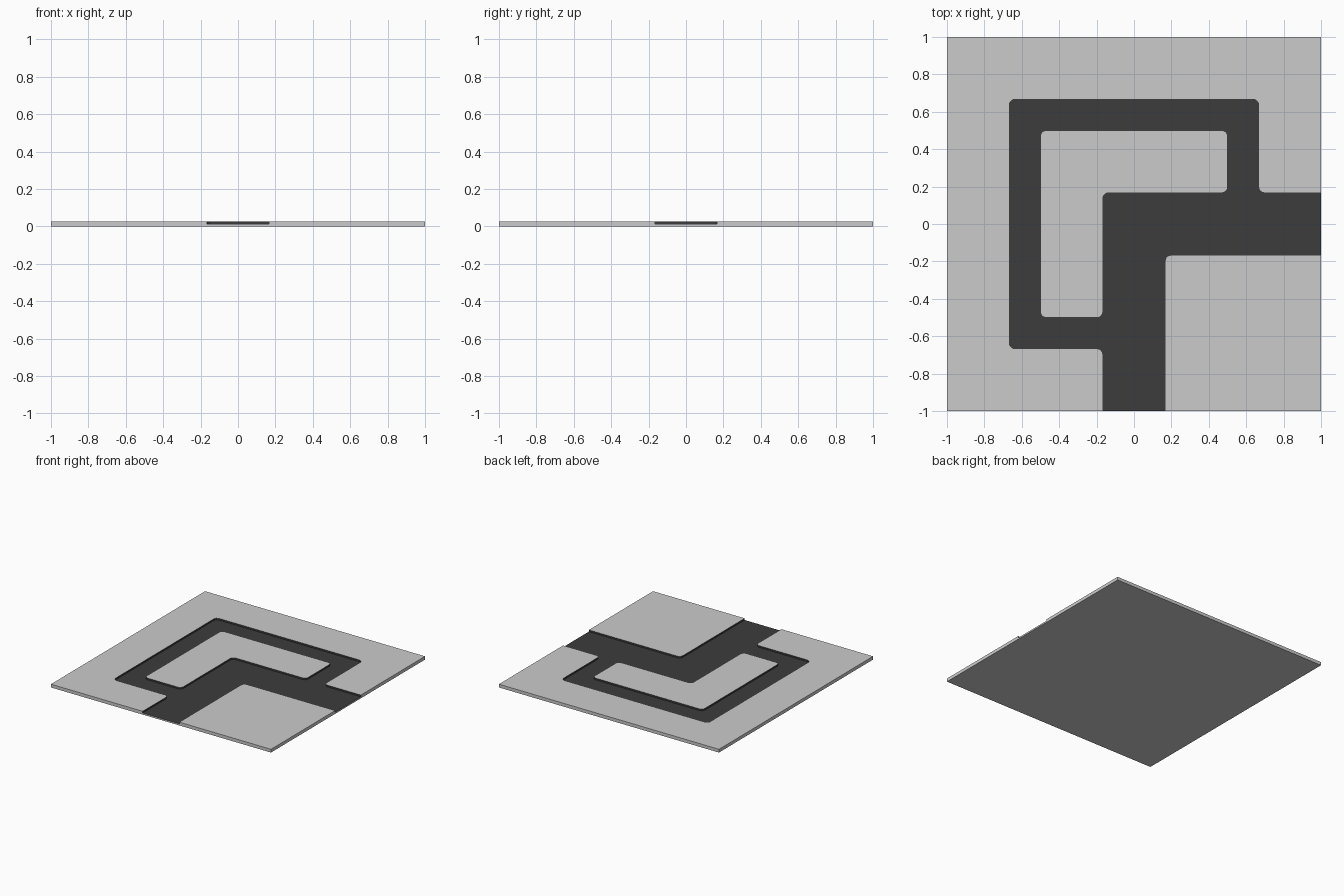
import bpy, bmesh
from math import pi
from mathutils import Vector

if "Cube" in bpy.data.objects:
    bpy.data.objects.remove(bpy.data.objects["Cube"])

TOP, FLOOR, RADIUS = 0.027, 0.013, 0.03
A, B, C, OUT = 1 / 6, 2 / 3, 0.5, 1.1


def rounded(points, steps=4):
    """Round every corner of an outline with a short arc."""
    result = []
    n = len(points)
    for i in range(n):
        p = Vector(points[i])
        u = (Vector(points[i - 1]) - p).normalized() * RADIUS
        v = (Vector(points[(i + 1) % n]) - p).normalized() * RADIUS
        centre = p + u + v
        for s in range(steps + 1):
            arm = (-v).lerp(-u, s / steps).normalized() * RADIUS
            result.append(centre + arm)
    return result


def finish(bm, name):
    bmesh.ops.recalc_face_normals(bm, faces=bm.faces)
    mesh = bpy.data.meshes.new(name)
    bm.to_mesh(mesh)
    bm.free()
    obj = bpy.data.objects.new(name, mesh)
    bpy.context.collection.objects.link(obj)
    return obj


# Square tile
bm = bmesh.new()
bmesh.ops.create_cube(bm, size=1)
for v in bm.verts:
    v.co = (v.co.x * 2, v.co.y * 2, (v.co.z + 0.5) * TOP)
tile = finish(bm, "road_tile")

# Road outline with the L-shaped island left out
road_edge = [(-A, -OUT), (A, -OUT), (A, -A), (OUT, -A), (OUT, A), (B, A),
             (B, B), (-B, B), (-B, -B), (-A, -B)]
island_edge = [(-C, -C), (-A, -C), (-A, A), (C, A), (C, C), (-C, C)]
bm = bmesh.new()
edges = []
for outline in (road_edge, island_edge):
    vs = [bm.verts.new((p.x, p.y, FLOOR)) for p in rounded(outline)]
    edges += [bm.edges.new((vs[i - 1], vs[i])) for i in range(len(vs))]
bmesh.ops.triangle_fill(bm, edges=edges, use_beauty=True, use_dissolve=False)
ext = bmesh.ops.extrude_face_region(bm, geom=bm.faces[:])
bmesh.ops.translate(bm, vec=(0, 0, 0.1),
                    verts=[g for g in ext["geom"] if isinstance(g, bmesh.types.BMVert)])
cutter = finish(bm, "road_cutter")
cutter.hide_render = True

# Sink the road into the tile
cut = tile.modifiers.new("road_recess", 'BOOLEAN')
cut.operation = 'DIFFERENCE'
cut.solver = 'EXACT'
cut.object = cutter
bpy.context.view_layer.objects.active = tile
tile.select_set(True)
bpy.ops.object.modifier_apply(modifier=cut.name)
bpy.data.objects.remove(cutter)

# Dark asphalt on the floor and walls of the recess
asphalt = bpy.data.materials.new("asphalt")
asphalt.diffuse_color = (0.045, 0.045, 0.045, 1)
asphalt.use_nodes = True
asphalt.node_tree.nodes["Principled BSDF"].inputs["Base Color"].default_value = asphalt.diffuse_color
tile.data.materials.clear()
tile.data.materials.append(None)
tile.data.materials.append(asphalt)
for f in tile.data.polygons:
    c = f.center
    inside = abs(c.x) < 0.999 and abs(c.y) < 0.999
    f.material_index = int(inside and 0.001 < c.z < TOP - 0.001)

bpy.ops.object.shade_smooth_by_angle(angle=pi / 6)
